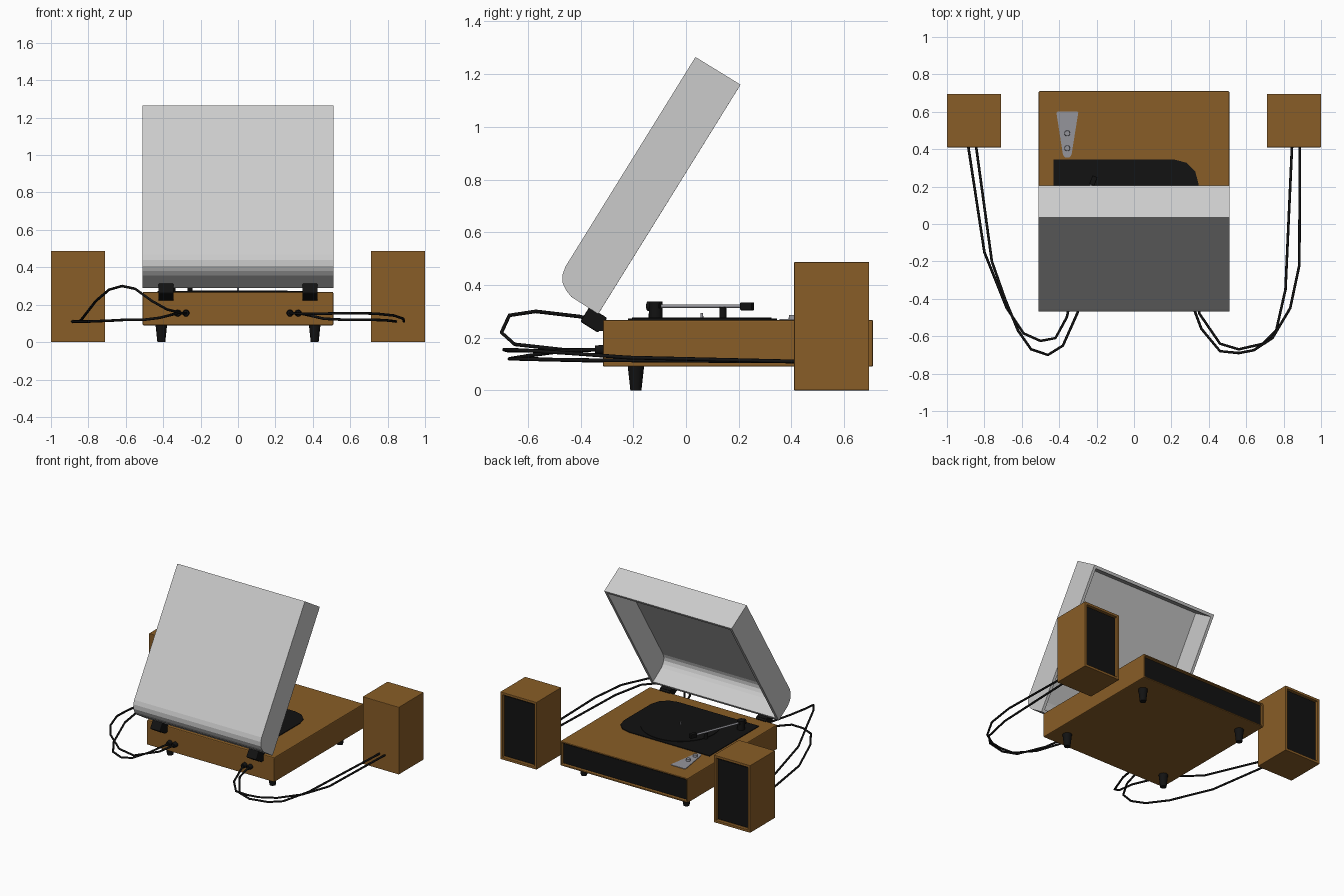
import bpy, bmesh, math
from mathutils import Vector

if "Cube" in bpy.data.objects:
    bpy.data.objects.remove(bpy.data.objects["Cube"])


def mat(name, c):
    m = bpy.data.materials.new(name)
    m.diffuse_color = (*c, 1)
    m.use_nodes = True
    m.node_tree.nodes["Principled BSDF"].inputs["Base Color"].default_value = m.diffuse_color
    return m


WOOD = mat("wood", (0.25, 0.11, 0.02))
BLACK = mat("black", (0.006, 0.006, 0.006))
METAL = mat("metal", (0.3, 0.3, 0.33))


def finish(name, bm, m=None, bevel=0):
    bmesh.ops.recalc_face_normals(bm, faces=bm.faces)
    me = bpy.data.meshes.new(name)
    bm.to_mesh(me)
    bm.free()
    ob = bpy.data.objects.new(name, me)
    bpy.context.collection.objects.link(ob)
    if m:
        me.materials.append(m)
    if bevel:
        b = ob.modifiers.new("bevel", 'BEVEL')
        b.width, b.segments = bevel, 2
    return ob


def box_bm(lo, hi):
    bm = bmesh.new()
    bmesh.ops.create_cube(bm, size=1)
    for v in bm.verts:
        v.co = [(a + b) / 2 + c * (b - a) for a, b, c in zip(lo, hi, v.co)]
    return bm


def box(name, lo, hi, m, bevel=0):
    return finish(name, box_bm(lo, hi), m, bevel)


def rod(name, p, q, r1, r2, m, n=16):
    """Cone or cylinder running from p to q."""
    p, q = Vector(p), Vector(q)
    bm = bmesh.new()
    bmesh.ops.create_cone(bm, cap_ends=True, segments=n, radius1=r1, radius2=r2, depth=(q - p).length)
    ob = finish(name, bm, m)
    ob.location = (p + q) / 2
    ob.rotation_euler = (q - p).to_track_quat('Z', 'Y').to_euler()
    for f in ob.data.polygons:
        f.use_smooth = len(f.vertices) == 4
    return ob


def plate(name, pts, z0, z1, m):
    """Flat outline in x, y given thickness."""
    bm = bmesh.new()
    f = bm.faces.new([bm.verts.new((x, y, z0)) for x, y in pts])
    top = bmesh.ops.extrude_face_region(bm, geom=[f])
    for v in top['geom']:
        if isinstance(v, bmesh.types.BMVert):
            v.co.z = z1
    return finish(name, bm, m)


def cabinet(name, lo, hi, rim, bevel):
    """Wooden box with a recessed black grille on its +y face."""
    bm = box_bm(lo, hi)
    bm.normal_update()
    f = max(bm.faces, key=lambda f: f.calc_center_median().y)
    bmesh.ops.inset_region(bm, faces=[f], thickness=rim)
    r = bmesh.ops.extrude_face_region(bm, geom=[f])
    for v in r['geom']:
        if isinstance(v, bmesh.types.BMVert):
            v.co.y -= 0.02
    bmesh.ops.delete(bm, geom=[f], context='FACES')
    finish(name, bm, WOOD, bevel)
    box(name + "_grille", (lo[0] + rim, hi[1] - 0.02, lo[2] + rim),
        (hi[0] - rim, hi[1] - 0.012, hi[2] - rim), BLACK)


# plinth and speakers
cabinet("plinth", (-.51, -.315, .09), (.51, .71, .268), .018, .006)
cabinet("left_speaker", (-1, .41, 0), (-.71, .695, .487), .026, .003)
cabinet("right_speaker", (.71, .41, 0), (1, .695, .487), .026, .003)

# parts mirrored left and right: feet, hinges, sockets
for s, side in ((-1, "left"), (1, "right")):
    for y, end in ((-.19, "rear"), (.58, "front")):
        rod(f"{side}_{end}_foot", (s * .41, y, 0), (s * .41, y, .092), .021, .031, BLACK)
    h = box(f"{side}_hinge", (-.041, -.04, -.033), (.041, .04, .033), BLACK, .006)
    h.location = (s * .385, -.35, .268)
    h.rotation_euler.x = math.radians(-32)
    box(f"{side}_hinge_leaf", (s * .385 - .041, -.34, .225), (s * .385 + .041, -.312, .285), BLACK)
    for x in (.278, .322):
        rod(f"{side}_socket", (s * x, -.31, .155), (s * x, -.345, .155), .019, .015, BLACK)

# lid: side outline extruded in x, open underside, then thickened
outline = [(.207, 1.16), (.036, 1.265), (-.458, .469), (-.468, .44), (-.468, .408),
           (-.455, .38), (-.435, .355), (-.333, .29)]
bm = bmesh.new()
L, R = [[bm.verts.new((x, y, z)) for y, z in outline] for x in (-.51, .51)]
bm.faces.new(L)
bm.faces.new(R[::-1])
for i in range(len(outline) - 1):
    bm.faces.new((L[i + 1], L[i], R[i], R[i + 1]))
lid = finish("lid", bm)
# make normals point outward so the wall grows inward
big = max(lid.data.polygons, key=lambda p: p.area)
if big.normal.y > 0:
    lid.data.flip_normals()
sol = lid.modifiers.new("wall", 'SOLIDIFY')
sol.thickness, sol.offset, sol.use_even_offset = .02, -1, True

# deck plate with two rounded corners, record disc and spindle
deck = [(-.43, -.22), (-.43, .345)]
for cy, a0 in ((.215, 90), (-.09, 0)):
    for k in range(4):
        a = math.radians(a0 - 30 * k)
        deck.append((.215 + .13 * math.cos(a), cy + .13 * math.sin(a)))
plate("deck", deck, .262, .273, BLACK)
rod("record", (0, .06, .27), (0, .06, .277), .265, .265, BLACK, 48)
rod("spindle", (0, .06, .27), (0, .06, .293), .006, .005, METAL)

# tonearm
rod("arm_base", (-.36, -.115, .268), (-.36, -.115, .338), .027, .025, BLACK)
rod("arm_tube", (-.37, -.14, .32), (-.225, .22, .32), .007, .007, METAL, 10)
rod("arm_weight", (-.372, -.145, .32), (-.352, -.095, .32), .018, .018, BLACK)
head = box("arm_head", (-.014, -.024, -.016), (.014, .024, .014), BLACK, .003)
head.location = (-.217, .232, .32)
head.rotation_euler.z = math.radians(-22)
rod("arm_rest", (-.257, .14, .27), (-.257, .14, .316), .013, .013, BLACK, 12)

# control plate with two knobs
plate("control_plate", [(-.415, .595), (-.408, .602), (-.305, .602), (-.298, .595), (-.334, .37),
                        (-.345, .355), (-.368, .355), (-.38, .37)], .265, .272, METAL)
for y in (.405, .485):
    rod("control_knob", (-.357, y, .27), (-.357, y, .287), .016, .014, METAL)

# speaker cables
cables = {
    "left_upper_cable": [(-.845, .42, .11), (-.76, -.2, .22), (-.69, -.4, .28), (-.62, -.57, .3), (-.55, -.67, .285),
                         (-.46, -.7, .22), (-.38, -.65, .175), (-.30, -.47, .155), (-.278, -.34, .155)],
    "left_lower_cable": [(-.887, .42, .11), (-.8, -.15, .11), (-.68, -.45, .115), (-.59, -.585, .12), (-.5, -.625, .12),
                         (-.42, -.61, .13), (-.36, -.5, .145), (-.322, -.34, .155)],
    "right_inner_cable": [(.845, .42, .11), (.81, -.35, .115), (.76, -.57, .118), (.69, -.64, .12), (.56, -.67, .12),
                          (.46, -.64, .125), (.35, -.48, .15), (.322, -.34, .155)],
    "right_outer_cable": [(.887, .42, .11), (.884, -.22, .125), (.835, -.45, .142), (.74, -.61, .152),
                          (.64, -.675, .155), (.56, -.69, .155), (.46, -.68, .152), (.36, -.56, .15), (.278, -.34, .155)],
}
for name, pts in cables.items():
    cu = bpy.data.curves.new(name, 'CURVE')
    cu.dimensions, cu.bevel_depth, cu.bevel_resolution, cu.use_fill_caps = '3D', .007, 2, True
    sp = cu.splines.new('POLY')
    sp.points.add(len(pts) - 1)
    for q, p in zip(sp.points, pts):
        q.co = (*p, 1)
    cu.materials.append(BLACK)
    ob = bpy.data.objects.new(name, cu)
    bpy.context.collection.objects.link(ob)
